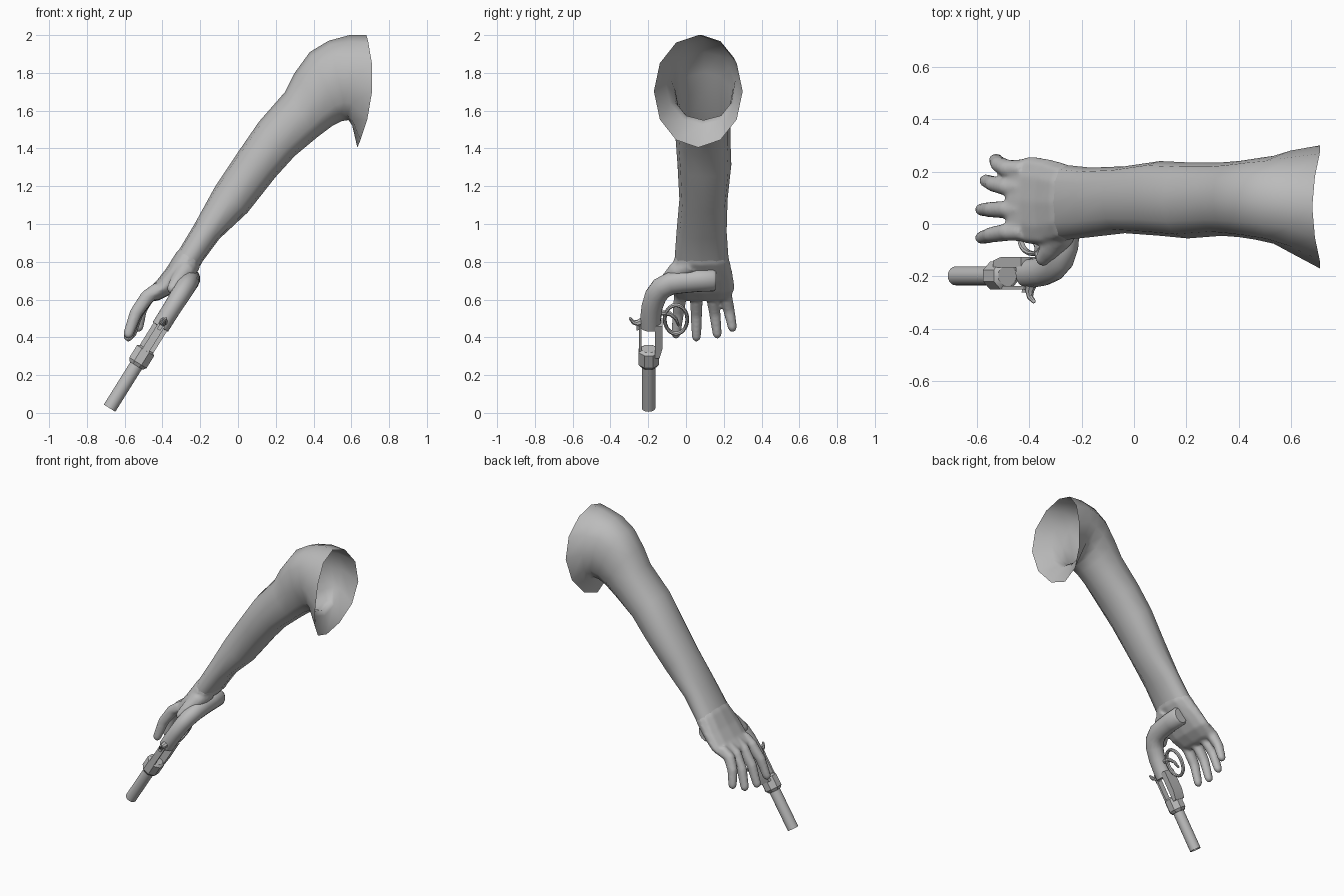
import bpy, bmesh, math
from mathutils import Vector as V

cube = bpy.data.objects.get("Cube")
if cube:
    bpy.data.objects.remove(cube)

grey = bpy.data.materials.new("plain_grey")
grey.use_nodes = True
COLOUR = (0.5, 0.5, 0.5, 1)
grey.diffuse_color = COLOUR
grey.node_tree.nodes["Principled BSDF"].inputs["Base Color"].default_value = COLOUR

# Gun frame: everything sits in a tilted plane, ACROSS is its thickness
ACROSS = V((0.848, 0, -0.53))
SIDEWAYS = V((0, 1, 0))


def on_gun(y, z, across=0):
    return V((-0.68 + 0.625 * (z - 0.025), y, z)) + ACROSS * across


def finish(name, bm, angle=40):
    bmesh.ops.recalc_face_normals(bm, faces=bm.faces)
    mesh = bpy.data.meshes.new(name)
    bm.to_mesh(mesh)
    bm.free()
    mesh.materials.append(grey)
    obj = bpy.data.objects.new(name, mesh)
    bpy.context.collection.objects.link(obj)
    bpy.ops.object.select_all(action='DESELECT')
    obj.select_set(True)
    bpy.context.view_layer.objects.active = obj
    bpy.ops.object.shade_smooth_by_angle(angle=math.radians(angle))
    return obj


def skin(bm, rings, caps=True, loop=False):
    """Join a list of equal rings of points with faces."""
    rows = [[bm.verts.new(p) for p in ring] for ring in rings]
    pairs = list(zip(rows, rows[1:])) + ([(rows[-1], rows[0])] if loop else [])
    for a, b in pairs:
        for i in range(len(a)):
            j = (i + 1) % len(a)
            bm.faces.new((a[i], a[j], b[j], b[i]))
    if caps and not loop:
        bm.faces.new(rows[0])
        bm.faces.new(rows[-1])


def loft(name, rings, caps=True, loop=False, angle=40):
    bm = bmesh.new()
    skin(bm, rings, caps, loop)
    finish(name, bm, angle)


def ellipse(centre, a, b, sides, turn=0, power=1):
    """Ring of points; a power under one makes it fuller at the diagonals."""
    def full(v):
        return math.copysign(abs(v) ** power, v)
    steps = [math.tau * (i + turn) / sides for i in range(sides)]
    return [centre + a * full(math.cos(s)) + b * full(math.sin(s)) for s in steps]


def sweep(points, radii, side, flat=1, sides=12, loop=False, round_end=False):
    """Rings of an ellipse along points; flat scales it in the side direction."""
    points, radii = [V(p) for p in points], list(radii)
    if round_end:
        d, r = (points[-1] - points[-2]).normalized(), radii[-1]
        tip = points[-1]
        for k in (0.5, 0.85, 1):
            points.append(tip + d * r * k)
            radii.append(r * max(0.15, math.sqrt(1 - k * k)))
    rings, n = [], len(points)
    for i, p in enumerate(points):
        before = points[(i - 1) % n] if loop else points[max(i - 1, 0)]
        after = points[(i + 1) % n] if loop else points[min(i + 1, n - 1)]
        t = (after - before).normalized()
        up = t.cross(side).normalized()
        rings.append(ellipse(p, up.cross(t) * radii[i] * flat, up * radii[i], sides))
    return rings


def limb_ring(section, power):
    ux, uz, lx, lz, y0, y1 = section
    upper, lower = V((ux, 0, uz)), V((lx, 0, lz))
    return ellipse((upper + lower) / 2 + SIDEWAYS * (y0 + y1) / 2, (upper - lower) / 2,
                   SIDEWAYS * (y1 - y0) / 2, 12, power=power)


# Arm: upper x, z / lower x, z / y from, y to
ARM = [
    (-.32, .85, -.20, .785, -.06, .225),
    (-.23, 1.0, -.10, .92, -.05, .215),
    (-.12, 1.2, .05, 1.06, -.035, .22),
    (0, 1.38, .20, 1.25, -.045, .24),
    (.11, 1.54, .30, 1.36, -.055, .235),
    (.25, 1.70, .42, 1.46, -.045, .235),
    (.30, 1.80, .50, 1.52, -.05, .24),
    (.38, 1.91, .55, 1.545, -.06, .25),
    (.48, 1.97, .585, 1.55, -.075, .26),
    (.59, 2.0, .605, 1.52, -.11, .28),
    (.68, 2.0, .63, 1.405, -.17, .30),
]
rings = [limb_ring(s, .85) for s in ARM[:-2]] + [limb_ring(s, 1) for s in ARM[-2:]]
for p in rings[-1]:   # shoulder rim bows outward at mid height
    p.x += 0.055 * (1 - ((p.z - 1.7) / 0.3) ** 2)
loft("arm", rings, caps=False, angle=80)

# Palm, running a little way up inside the wrist
PALM = [
    (-.492, .62, -.46, .59, -.04, .22),
    (-.485, .65, -.42, .595, -.065, .245),
    (-.435, .695, -.35, .63, -.08, .26),
    (-.38, .765, -.28, .695, -.085, .25),
    (-.325, .853, -.196, .782, -.064, .229),
    (-.26, .92, -.16, .86, -.02, .19),
]
hand = bmesh.new()
skin(hand, [limb_ring(s, .85) for s in PALM])

# Fingers, little finger last: base y, tip position
FINGERS = [
    (-.03, (-.58, -.052, .42)),
    (.055, (-.58, .055, .405)),
    (.14, (-.564, .165, .42)),
    (.21, (-.527, .245, .455)),
]
for y, tip in FINGERS:
    tip = V(tip)
    base, knuckle = V((-.42, y, .66)), V((-.48, y, .615))
    middle = (knuckle + tip) / 2 + V((-.012, 0, .01))
    skin(hand, sweep([base, knuckle, middle, tip], (.036, .039, .034, .028),
                     SIDEWAYS, flat=.9, round_end=True))

# Thumb, folded under the palm against the grip
skin(hand, sweep([(-.25, .03, .79), (-.28, -.045, .75), (-.32, -.10, .695), (-.345, -.13, .66)],
                 (.055, .054, .042, .032), SIDEWAYS, round_end=True))

# Fuse palm, fingers and thumb into one soft skin
hand = finish("hand", hand)
fuse = hand.modifiers.new("fuse", 'REMESH')
fuse.mode = 'VOXEL'
fuse.voxel_size = .009
fuse.use_smooth_shade = True
soften = hand.modifiers.new("soften", 'SMOOTH')
soften.factor = .5
soften.iterations = 6


# Barrel and its collar are turned along the gun axis
def turned(name, profile, y, sides, turn=0):
    loft(name, [ellipse(on_gun(y, z), ACROSS * r, SIDEWAYS * r, sides, turn)
                for z, r in profile], angle=30)


def plate(name, outline, half):
    """Extrude a (y, z) outline across the gun plane."""
    loft(name, [[on_gun(y, z, s) for y, z in outline] for s in (-half, half)])


turned("barrel", [(.10, .025), (.025, .025), (.025, .036), (.27, .036)], -.198, 20)
turned("barrel_collar", [(.25, .044), (.265, .058), (.33, .058), (.34, .042)], -.197, 8, .5)

# Open frame: two straps around the empty drum bay
plate("top_strap", [(-.25, .31), (-.25, .47), (-.236, .47), (-.236, .31)], .02)
plate("bottom_strap", [(-.165, .31), (-.14, .31), (-.125, .36), (-.125, .48), (-.165, .48)], .042)

# Curved grip, growing out of the rear of the frame
GRIP = [(-.188, .455), (-.187, .50), (-.18, .56), (-.16, .62), (-.13, .66), (-.08, .685),
        (-.02, .693), (.06, .70), (.145, .703), (.16, .703)]
GRIP_RADII = (.055, .055, .056, .059, .061, .062, .062, .062, .062, .05)
loft("grip", sweep([on_gun(*p) for p in GRIP], GRIP_RADII, ACROSS, flat=.87, sides=16))

# Trigger guard and trigger
turns = [math.tau * i / 20 for i in range(20)]
guard = [on_gun(-.053 + .06 * math.cos(a), .495 + .076 * math.sin(a)) for a in turns]
loft("trigger_guard", sweep(guard, [.010] * len(guard), ACROSS, flat=1.3, sides=8, loop=True),
     loop=True)
trigger = [on_gun(*p) for p in [(-.13, .53), (-.085, .525), (-.055, .50), (-.04, .465)]]
loft("trigger", sweep(trigger, (.014, .013, .010, .007), ACROSS, sides=8, round_end=True))

# Hammer: curved horn standing off the back of the frame
horn = [on_gun(*p) for p in [(-.22, .49), (-.255, .475), (-.28, .48), (-.295, .50)]]
loft("hammer", sweep(horn, (.024, .018, .012, .008), ACROSS, sides=8, round_end=True))
plate("hammer_spur", [(-.235, .45), (-.262, .44), (-.262, .465), (-.235, .485)], .010)
